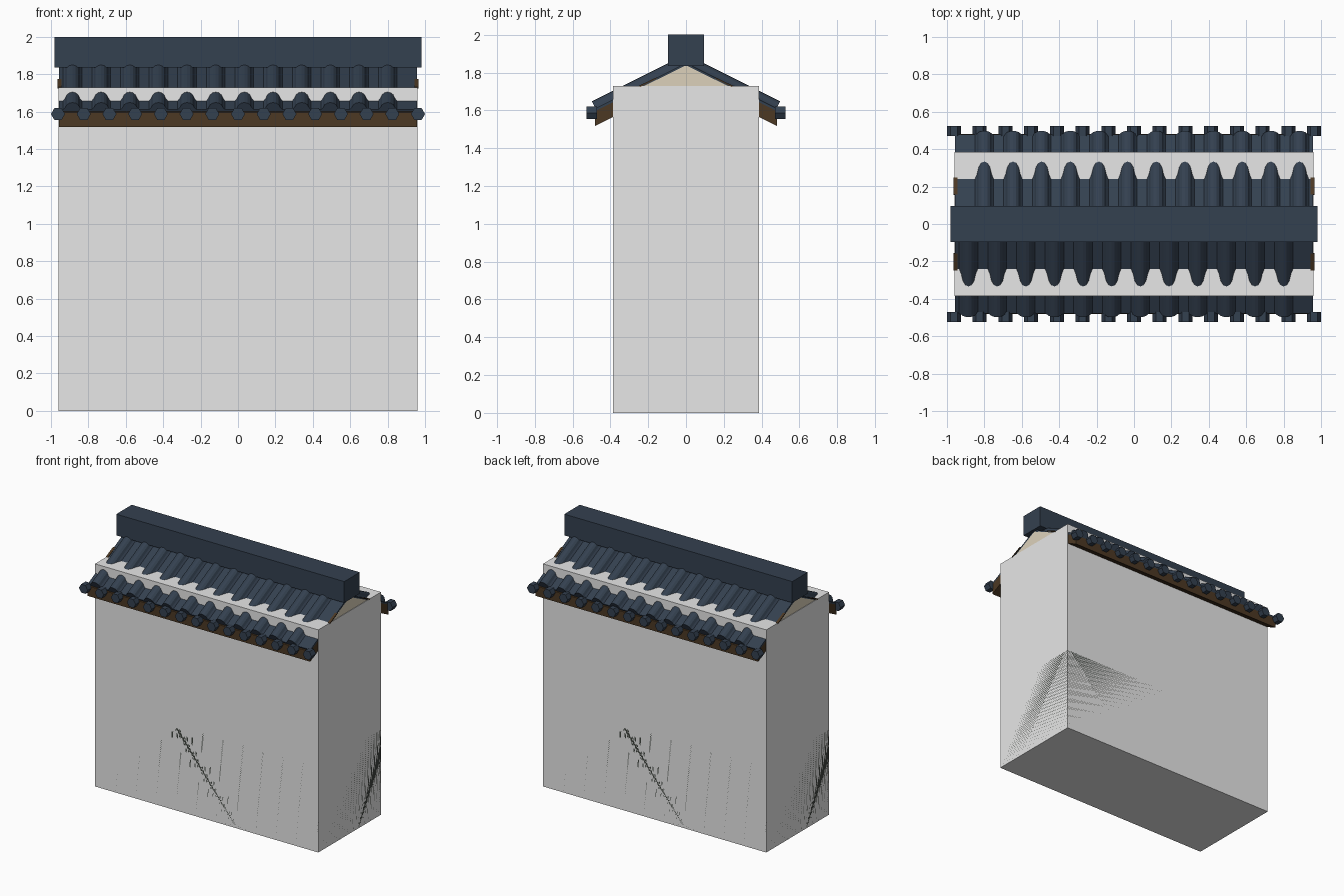
import bpy, bmesh, math
from mathutils import Vector

if "Cube" in bpy.data.objects:
    bpy.data.objects.remove(bpy.data.objects["Cube"])


def material(name, rgb):
    m = bpy.data.materials.new(name)
    m.diffuse_color = (*rgb, 1)
    m.use_nodes = True
    m.node_tree.nodes["Principled BSDF"].inputs["Base Color"].default_value = m.diffuse_color
    return m


PLASTER = material("pale grey plaster", (0.8, 0.8, 0.8))
SLATE = material("blue slate", (0.034, 0.052, 0.080))
WOOD = material("dark brown wood", (0.072, 0.040, 0.017))
GABLE = material("beige plaster", (0.72, 0.64, 0.50))
STONE = material("dark base stone", (0.05, 0.057, 0.048))


def prism(name, profile, sweep, mat):
    """Closed prism: 3D outline swept along a vector."""
    bm = bmesh.new()
    base = bm.faces.new([bm.verts.new(p) for p in profile])
    out = bmesh.ops.extrude_face_region(bm, geom=[base])
    moved = [v for v in out["geom"] if isinstance(v, bmesh.types.BMVert)]
    bmesh.ops.translate(bm, verts=moved, vec=sweep)
    bmesh.ops.holes_fill(bm, edges=[e for e in bm.edges if e.is_boundary])
    bmesh.ops.recalc_face_normals(bm, faces=bm.faces)
    me = bpy.data.meshes.new(name)
    bm.to_mesh(me)
    bm.free()
    me.materials.append(mat)
    ob = bpy.data.objects.new(name, me)
    bpy.context.collection.objects.link(ob)
    return ob


def box(name, x, y, z0, z1, mat):
    outline = [(-x, -y, z0), (x, -y, z0), (x, y, z0), (-x, y, z0)]
    return prism(name, outline, Vector((0, 0, z1 - z0)), mat)


# Wall, stone base flush with its faces, and ridge beam
box("wall", 0.96, 0.385, 0, 1.73, PLASTER)
box("wall_base", 0.96, 0.385, 0, 0.66, STONE)
box("ridge_beam", 0.98, 0.095, 1.835, 2.0, SLATE)

# Gable infill under the tiles
prism("gable_infill", [(-0.957, -0.24, 1.72), (-0.957, 0.24, 1.72), (-0.957, 0, 1.838)],
      Vector((1.914, 0, 0)), GABLE)

# Slope frame of the front side
APEX = 1.85
DOWN = Vector((0, -2, -1)).normalized()
UP = Vector((0, -1, 2)).normalized()


def on_slope(x, s, h):
    return Vector((x, 0, APEX)) + DOWN * s + UP * h


# Cross-section of the tile sheet: flat pans with flared, narrow-topped barrels
half = [(-0.050, 0), (-0.039, 0.012), (-0.030, 0.029), (-0.016, 0.039)]
barrel = half + [(0, 0.042)] + [(-x, h) for x, h in reversed(half)]
section = [(-0.957, -0.013), (-0.957, 0)]
for i in range(12):
    cx = -0.885 + i * 0.1532
    section += [(cx + x, h) for x, h in barrel]
section += [(0.957, 0), (0.957, -0.013)]

for side, turn in (("front", 0), ("back", math.pi)):
    tiles = prism(side + "_tiles", [on_slope(x, 0, h) for x, h in section],
                  DOWN * 0.535, SLATE)
    # Eave board beneath the tiles, cut upright at its outer end
    board = prism(side + "_eave_board",
                  [(-0.957, -0.25, 1.711), (-0.957, -0.48, 1.596),
                   (-0.957, -0.48, 1.518), (-0.957, -0.25, 1.633)],
                  Vector((1.914, 0, 0)), WOOD)
    parts = [tiles, board]
    # Small wooden slips over the tile edge at both gables
    for end, x in (("left", -0.964), ("right", 0.945)):
        slip = [on_slope(x, s, h) for s, h in
                ((0.175, -0.004), (0.275, -0.004), (0.275, 0.004), (0.175, 0.002))]
        parts.append(prism(f"{side}_{end}_verge_slip", slip, Vector((0.019, 0, 0)), WOOD))
    # Row of six-sided eave caps
    for i in range(15):
        cx = -0.9625 + i * 0.1375
        hexagon = [(cx + 0.0375 * math.cos(k * math.pi / 3), -0.47,
                    1.587 + 0.0375 * math.sin(k * math.pi / 3)) for k in range(6)]
        parts.append(prism(f"{side}_eave_cap_{i + 1}", hexagon, Vector((0, -0.055, 0)), SLATE))
    for p in parts:
        p.rotation_euler.z = turn
